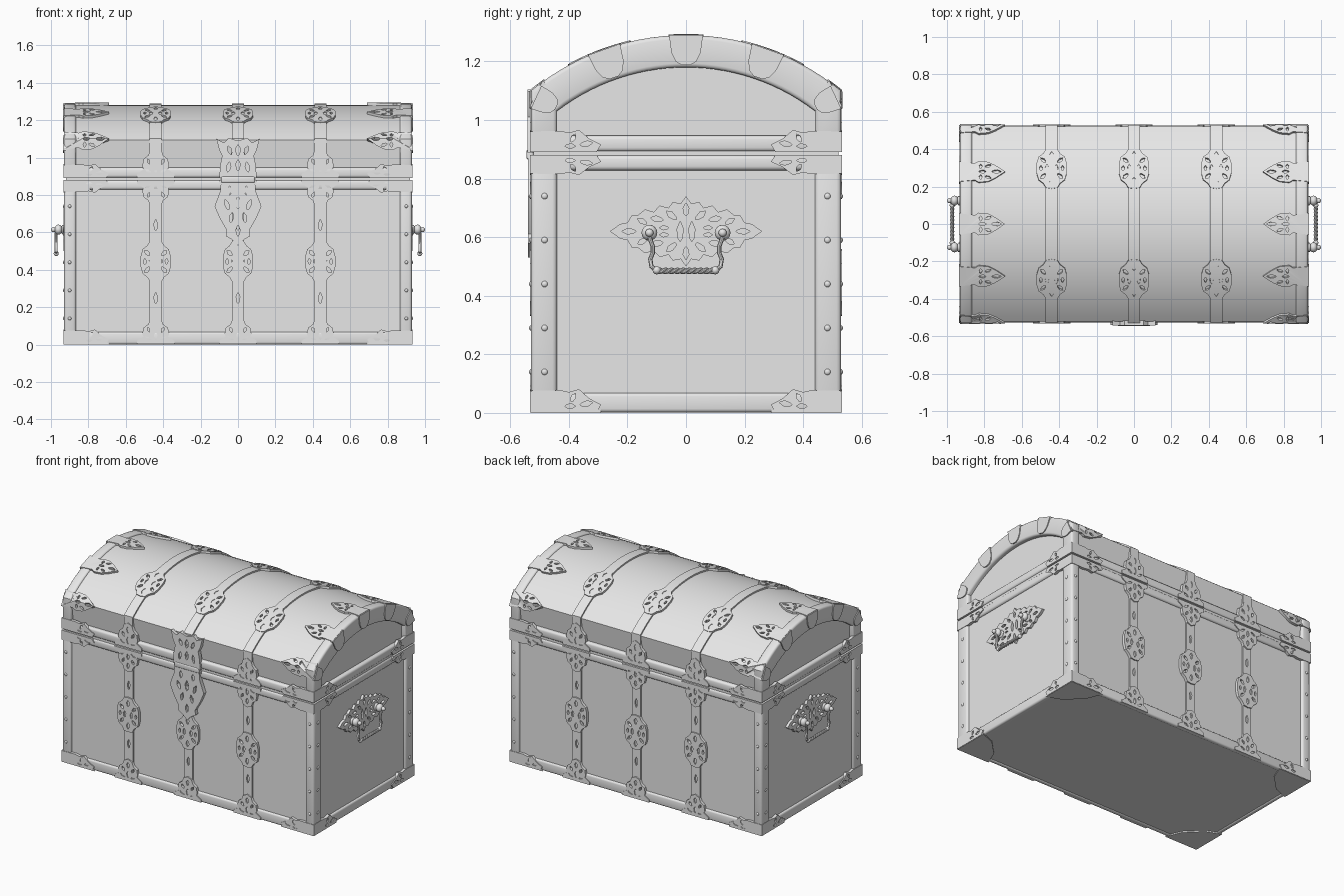
import bpy, bmesh
from math import sin, cos, asin, sqrt, pi, radians
from mathutils import Matrix, Vector

cube = bpy.data.objects.get("Cube")
if cube:
    bpy.data.objects.remove(cube)

grey = bpy.data.materials.new("plain grey")
grey.use_nodes = True
grey.diffuse_color = (0.8, 0.8, 0.8, 1)
grey.node_tree.nodes["Principled BSDF"].inputs["Base Color"].default_value = (0.8, 0.8, 0.8, 1)

HX, HY = 0.93, 0.53              # half sizes of the chest
R, CZ, SPRING = 0.834, 0.456, 1.10   # lid arc radius, centre height, foot of arc
ARC = R * asin(HY / R)           # arc length from crown to foot
SIDES = ("front", "back", "left", "right")
made = []


def finish(name, bm):
    bmesh.ops.recalc_face_normals(bm, faces=bm.faces)
    mesh = bpy.data.meshes.new(name)
    bm.to_mesh(mesh)
    bm.free()
    mesh.materials.append(grey)
    ob = bpy.data.objects.new(name, mesh)
    bpy.context.collection.objects.link(ob)
    made.append(ob)


def boxes(name, spans, bevel=0.012):
    """Rounded boxes, each from (x0, x1, y0, y1, z0, z1)."""
    bm = bmesh.new()
    for x0, x1, y0, y1, z0, z1 in spans:
        m = Matrix.Translation(((x0 + x1) / 2, (y0 + y1) / 2, (z0 + z1) / 2))
        m = m @ Matrix.Diagonal((abs(x1 - x0), abs(y1 - y0), abs(z1 - z0), 1))
        bmesh.ops.create_cube(bm, size=1, matrix=m)
    if bevel:
        bmesh.ops.bevel(bm, geom=bm.edges[:], offset=bevel, segments=3, profile=0.5, affect='EDGES')
    finish(name, bm)


def spheres(name, items):
    """Spheres from (centre, radius, x squash)."""
    bm = bmesh.new()
    for c, r, sq in items:
        m = Matrix.Translation(c) @ Matrix.Diagonal((r * sq, r, r, 1))
        bmesh.ops.create_uvsphere(bm, u_segments=14, v_segments=8, radius=1, matrix=m)
    finish(name, bm)


def curve_bm(splines, cyclic, **settings):
    cu = bpy.data.curves.new("temp", 'CURVE')
    for key, val in settings.items():
        setattr(cu, key, val)
    for pts in splines:
        sp = cu.splines.new('POLY')
        sp.points.add(len(pts) - 1)
        for p, co in zip(sp.points, pts):
            p.co = (*co, 1) if len(co) == 3 else (*co, 0, 1)
        sp.use_cyclic_u = cyclic
    ob = bpy.data.objects.new("temp", cu)
    bpy.context.collection.objects.link(ob)
    dg = bpy.context.evaluated_depsgraph_get()
    mesh = bpy.data.meshes.new_from_object(ob.evaluated_get(dg))
    bm = bmesh.new()
    bm.from_mesh(mesh)
    bmesh.ops.remove_doubles(bm, verts=bm.verts, dist=1e-5)
    bpy.data.objects.remove(ob)
    bpy.data.curves.remove(cu)
    bpy.data.meshes.remove(mesh)
    return bm


def tubes(name, paths, r):
    finish(name, curve_bm(paths, False, dimensions='3D', bevel_depth=r, bevel_resolution=3, use_fill_caps=True))


def stamp(name, outlines, maps, thick=0.02):
    """Pierced plate, repeated through each mapping (x, y, height) -> point."""
    base = curve_bm(outlines, True, dimensions='2D', fill_mode='BOTH', extrude=thick / 2)
    bm = bmesh.new()
    for f in maps:
        vs = {v: bm.verts.new(f(*v.co)) for v in base.verts}
        for face in base.faces:
            bm.faces.new([vs[v] for v in face.verts])
    base.free()
    finish(name, bm)


def on_wall(side, u0, z0, su=1, sz=1, h0=-0.007):
    def f(x, y, h):
        u, z, d = u0 + su * x, z0 + sz * y, h0 + h
        if side in ("front", "back"):
            return Vector((u, (HY + d) * (-1 if side == "front" else 1), z))
        return Vector(((HX + d) * (1 if side == "left" else -1), u, z))
    return f


def on_lid(x0, s0, sx=1, h0=-0.006):
    def f(x, y, h):
        s, d = s0 + y, h0 + h
        if abs(s) <= ARC:
            return Vector((x0 + sx * x, (R + d) * sin(s / R), CZ + (R + d) * cos(s / R)))
        return Vector((x0 + sx * x, (HY + d) * (1 if s > 0 else -1), SPRING - abs(s) + ARC))
    return f


def mirrored(half):
    return half + [(-x, y) for x, y in reversed(half) if x > 0]


def quartered(q):
    return mirrored(q + [(x, -y) for x, y in reversed(q) if y > 0])


def leaf(cx, cy, l, w, deg):
    a = radians(deg)
    pts = [(l, 0), (l * .2, w), (-l * .7, w * .6), (-l, 0), (-l * .7, -w * .6), (l * .2, -w)]
    return [(cx + x * cos(a) - y * sin(a), cy + x * sin(a) + y * cos(a)) for x, y in pts]


def leaves(specs, flip_y=False):
    out = []
    for cx, cy, l, w, deg in specs:
        for mx in ((1, -1) if cx else (1,)):
            for my in ((1, -1) if flip_y and cy else (1,)):
                out.append([(x * mx, y * my) for x, y in leaf(cx, cy, l, w, deg)])
    return out


# Body, posts and bands
boxes("body", [(-.915, .915, -.515, .515, .008, .87)], 0)
boxes("corner_posts", [(sx * .865, sx * HX, sy * .44, sy * HY, .02, .86) for sx in (1, -1) for sy in (1, -1)], .016)
boxes("base_bands", [(-.927, .927, s * .495, s * .527, .002, .068) for s in (1, -1)]
      + [(s * .895, s * .927, -.527, .527, .002, .068) for s in (1, -1)])
boxes("seam_bands", [(-.927, .927, -.527, .527, .828, .88), (-.927, .927, -.527, .527, .892, .947)], .014)
boxes("seam_filler", [(-.92, .92, -.52, .52, .87, .9)], 0)


# Lid panel, end rims and straps swept along the arch
def arch_path(r, y, foot_y, n=28):
    a = asin(y / r)
    arc = [(r * sin(t), CZ + r * cos(t)) for t in (a * (2 * i / n - 1) for i in range(n + 1))]
    return [(-foot_y, .93)] + arc + [(foot_y, .93)]


def arch(name, spans, outer, inner, bevel=0):
    bm = bmesh.new()
    for x0, x1 in spans:
        rings = [[bm.verts.new((x, *p)) for p in path] for x, path in
                 ((x0, outer), (x1, outer), (x1, inner), (x0, inner))]
        for k in range(4):
            a, b = rings[k], rings[(k + 1) % 4]
            for i in range(len(outer) - 1):
                bm.faces.new((a[i], a[i + 1], b[i + 1], b[i]))
        for i in (0, -1):
            bm.faces.new([r[i] for r in rings])
    if bevel:
        bmesh.ops.recalc_face_normals(bm, faces=bm.faces)
        sharp = [e for e in bm.edges if e.calc_face_angle(0) > 1]
        bmesh.ops.bevel(bm, geom=sharp, offset=bevel, segments=3, profile=0.5, affect='EDGES')
    finish(name, bm)


panel = arch_path(R - .01, .522, .5)
arch("lid", [(-.9, .9)], panel, [(y, .93) for y, z in panel])
arch("lid_end_rims", [(s * .865, s * HX) for s in (1, -1)], arch_path(R, HY, HY), arch_path(R - .11, .44, .44), .014)
STRAPS = (-.44, 0, .44)
arch("lid_straps", [(x - .032, x + .032) for x in STRAPS], arch_path(R, .528, .528), arch_path(R - .03, .49, .49))

# Straps and pierced plates on front and back
strap = [[(-.032, .01), (.032, .01), (.032, .87), (-.032, .87)], leaf(0, .25, .03, .01, 90), leaf(0, .64, .03, .01, 90)]
stamp("body_straps", strap, [on_wall(f, x, 0, h0=-.013) for f in SIDES[:2] for x in STRAPS], .016)

medal = [quartered([(0, .115), (.03, .11), (.045, .085), (.07, .065), (.08, .03), (.08, 0)])]
medal += leaves([(0, .075, .022, .011, 90), (.045, .045, .02, .01, 45), (.025, 0, .022, .01, 90),
                 (.058, 0, .016, .008, 90)], True)
stamp("strap_medallions", medal, [on_wall(f, x, .445) for f in SIDES[:2] for x in STRAPS])
stamp("lid_medallions", medal, [on_lid(x, s * .305) for s in (1, -1) for x in STRAPS])

flare = [mirrored([(0, .165), (.03, .15), (.04, .12), (.065, .1), (.072, .06), (.065, .045), (.1, .02), (.1, 0)])]
flare += leaves([(0, .12, .022, .01, 90), (.035, .085, .018, .009, 60), (0, .05, .025, .01, 90), (.04, .035, .02, .008, 30)])
stamp("strap_flares", flare, [on_wall(f, x, z, 1, sz) for f in SIDES[:2] for x in STRAPS
                              for z, sz in ((.003, .88), (.879, -.9), (.892, 1))])

# Corner plates at base and seam, on all four walls
corner = [[(0, 0), (.225, 0), (.24, .025), (.2, .045), (.165, .075), (.13, .066), (.1, .072), (0, .07)],
          leaf(.19, .028, .022, .009, 10), leaf(.145, .048, .016, .008, 60), leaf(.135, .02, .018, .008, 0)]
stamp("corner_plates", corner, [on_wall(f, s * e, z, -s, sz) for f, e in zip(SIDES, (HX, HX, HY, HY)) for s in (1, -1)
                                for z, sz in ((.002, 1.05), (.88, -.9), (.891, 1))])
under = [[(0, 0), (.24, 0), (.2, .1), (.1, .2), (0, .24)]]
stamp("underside_corners", under, [lambda x, y, h, a=a, b=b: Vector((a * (HX - x), b * (HY - y), .006 + h))
                                   for a in (1, -1) for b in (1, -1)], .012)

# Clips gripping the lid rims: pointed plates on top, wedges on the ends
clip = [[(0, .055), (.08, .048), (.1, .06), (.15, .055), (.19, .035), (.24, 0),
         (.19, -.035), (.15, -.055), (.1, -.06), (.08, -.048), (0, -.055)]]
clip += [leaf(.195, 0, .026, .01, 0), leaf(.15, .032, .018, .008, 20), leaf(.15, -.032, .018, .008, -20),
         leaf(.11, .03, .014, .008, 90), leaf(.11, -.03, .014, .008, 90), leaf(.12, 0, .02, .009, 0)]
stamp("rim_clips", clip, [on_lid(e * HX, s, -e) for e in (1, -1) for s in (0, .285, -.285, ARC, -ARC)])
wedge = [mirrored([(0, 0), (.058, 0), (.05, -.06), (.035, -.09), (.015, -.102)])]


def on_end(e, y0, z0, deg, k=1):
    a = radians(deg)
    return lambda x, y, h: Vector((e * (.926 + h), y0 + k * (x * cos(a) + y * sin(a)), z0 + k * (y * cos(a) - x * sin(a))))


spots = [(0, 1.29, 0, 1)] + [(s * y, z, s * d, k) for s in (1, -1) for y, z, d, k in ((.28, 1.241, 19.6, 1), (.512, 1.078, 65, .75))]
stamp("rim_wedges", wedge, [on_end(e, *p) for e in (1, -1) for p in spots])

# Front clasp: hasp on the lid over a lock plate
hasp = [mirrored([(0, .2), (.05, .215), (.075, .19), (.115, .21), (.1, .15), (.085, .12), (.095, .07), (.1, 0)])]
hasp += leaves([(0, .15, .03, .013, 90), (.045, .15, .025, .011, 70), (0, .07, .03, .012, 90), (.05, .06, .028, .011, 100)])
stamp("clasp_hasp", hasp, [on_wall("front", 0, .89, h0=-.001)], .026)
lock = [mirrored([(0, 0), (.09, 0), (.095, -.06), (.125, -.14), (.1, -.2), (.06, -.27), (.065, -.3), (.03, -.32), (0, -.35)])]
lock += leaves([(0, -.12, .035, .014, 90), (.06, -.13, .03, .012, 70), (.045, -.055, .025, .011, 90),
                (.035, -.2, .028, .011, 100), (0, -.27, .03, .011, 90)])
stamp("clasp_lock_plate", lock, [on_wall("front", 0, .88, h0=-.003)], .026)
boxes("clasp_hinge", [(-.09, .09, -.545, -.52, .865, .9)], .008)

# Rivets on the posts
heights = (.14, .29, .44, .59, .74)
spheres("rivets", [((a * .928, b * .483, z), .011, .7) for a in (1, -1) for b in (1, -1) for z in heights]
        + [((a * .9, b * .526, z), .01, 1) for a in (1, -1) for b in (1, -1) for z in heights])

# End handles: pierced plate, knobs and a twisted bail
plate = [quartered([(0, .12), (.018, .095), (.045, .1), (.06, .08), (.09, .088), (.11, .066), (.14, .075),
                    (.165, .055), (.185, .055), (.2, .03), (.225, .025), (.26, 0)])]
plate += leaves([(0, .075, .022, .01, 90), (.02, 0, .035, .011, 90), (.05, .055, .022, .01, 40), (.1, .042, .022, .01, 10),
                 (.15, .035, .018, .009, 30), (.075, .012, .016, .007, 0), (.195, 0, .024, .01, 0)], True)
stamp("handle_plates", plate, [on_wall(f, 0, .62, h0=-.009) for f in SIDES[2:]], .022)
ends = [(e, s) for e in (1, -1) for s in (1, -1)]
spheres("handle_knobs", [((e * x, s * .125, .615), r, q) for e, s in ends
                         for x, r, q in ((.935, .026, .5), (.96, .027, .8), (.986, .014, 1))]
        + [((e * .972, s * .1, .487), .014, 1) for e, s in ends])
arm = ((.125, .6), (.114, .57), (.114, .545), (.122, .525), (.118, .5), (.1, .487))
tubes("handle_arms", [[(e * .972, s * y, z) for y, z in arm] for e, s in ends], .008)
tubes("handle_twisted_bars", [[(e * .972 + .005 * cos(t * 10 * pi + p), .2 * t - .1, .485 + .005 * sin(t * 10 * pi + p))
                               for t in (i / 60 for i in range(61))] for e in (1, -1) for p in (0, pi)], .0065)

# Smooth shading with sharp edges kept
bpy.ops.object.select_all(action='DESELECT')
for ob in made:
    ob.select_set(True)
bpy.context.view_layer.objects.active = made[0]
bpy.ops.object.shade_smooth_by_angle(angle=radians(35))
